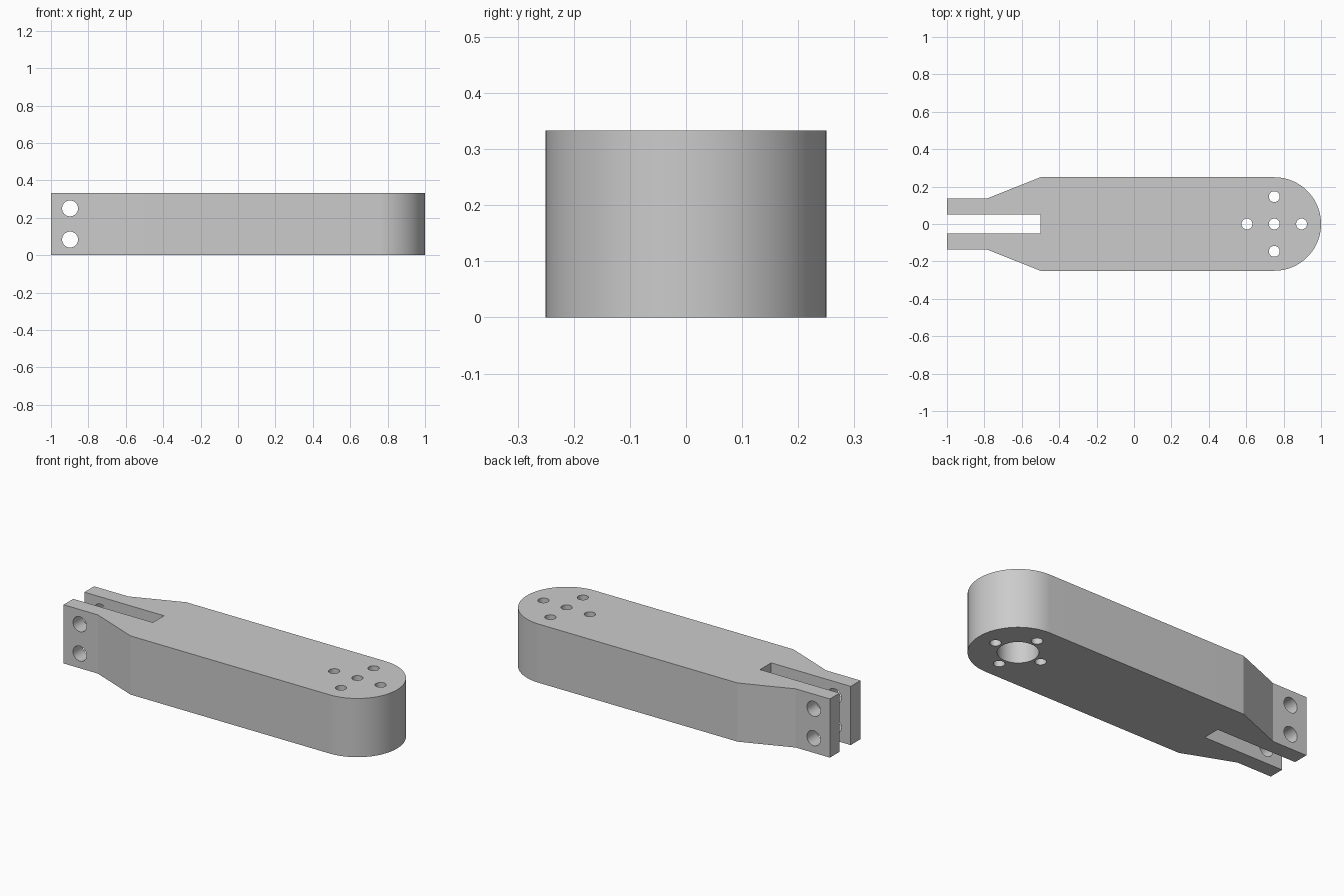
import bpy, bmesh, math
from mathutils import Matrix, Vector

if "Cube" in bpy.data.objects:
    bpy.data.objects.remove(bpy.data.objects["Cube"])

H = 1 / 3          # arm thickness
PIVOT = 0.75       # centre of the rounded end
cutters = []


def finish(name, bm):
    bmesh.ops.recalc_face_normals(bm, faces=bm.faces[:])
    me = bpy.data.meshes.new(name)
    bm.to_mesh(me)
    bm.free()
    ob = bpy.data.objects.new(name, me)
    bpy.context.collection.objects.link(ob)
    return ob


def prism(name, outline, z0, z1):
    bm = bmesh.new()
    face = bm.faces.new([bm.verts.new((x, y, z0)) for x, y in outline])
    ext = bmesh.ops.extrude_face_region(bm, geom=[face])
    verts = [v for v in ext["geom"] if isinstance(v, bmesh.types.BMVert)]
    bmesh.ops.translate(bm, verts=verts, vec=(0, 0, z1 - z0))
    return finish(name, bm)


def hole(name, centre, radius, depth, along_y=False):
    bm = bmesh.new()
    rot = Matrix.Rotation(math.pi / 2, 4, 'X') if along_y else Matrix()
    bmesh.ops.create_cone(bm, cap_ends=True, segments=48, radius1=radius, radius2=radius,
                          depth=depth, matrix=Matrix.Translation(Vector(centre)) @ rot)
    cutters.append(finish(name, bm))


# Arm body: forked narrow end, taper, straight sides, half-round end
side = [(-1, -0.137), (-0.785, -0.137), (-0.5, -0.25)]
arc = [(PIVOT + 0.25 * math.cos(a), 0.25 * math.sin(a))
       for a in (math.pi * (i / 64 - 0.5) for i in range(65))]
arm = prism("clevis_arm", side + arc + [(x, -y) for x, y in reversed(side)], 0, H)

# Slot between the fork tines
cutters.append(prism("fork_slot_cutter", [(-1.2, -0.05), (-0.5, -0.05), (-0.5, 0.05), (-1.2, 0.05)], -0.1, H + 0.1))

# Two cross bolt holes through the fork
for z in (H / 4, 3 * H / 4):
    hole("fork_bolt_cutter", (-0.898, 0, z), 0.0425, 1, along_y=True)

# Five vertical holes at the rounded end
for dx, dy in ((0, 0), (1, 0), (-1, 0), (0, 1), (0, -1)):
    hole("horn_screw_cutter", (PIVOT + 0.146 * dx, 0.146 * dy, H / 2), 0.029, 1)

# Wide counterbore from below
hole("counterbore_cutter", (PIVOT, 0, 0), 0.104, 0.5)

bpy.context.view_layer.objects.active = arm
for c in cutters:
    mod = arm.modifiers.new("cut", 'BOOLEAN')
    mod.operation = 'DIFFERENCE'
    mod.solver = 'EXACT'
    mod.object = c
    bpy.ops.object.modifier_apply(modifier=mod.name)
for c in cutters:
    bpy.data.objects.remove(c, do_unlink=True)

# Plain grey finish
grey = bpy.data.materials.new("light_grey")
grey.diffuse_color = (0.6, 0.6, 0.6, 1)
grey.use_nodes = True
grey.node_tree.nodes["Principled BSDF"].inputs["Base Color"].default_value = grey.diffuse_color
arm.data.materials.clear()
arm.data.materials.append(grey)
for p in arm.data.polygons:
    p.material_index = 0

bpy.ops.object.select_all(action='DESELECT')
arm.select_set(True)
bpy.ops.object.shade_smooth_by_angle(angle=math.radians(20))
